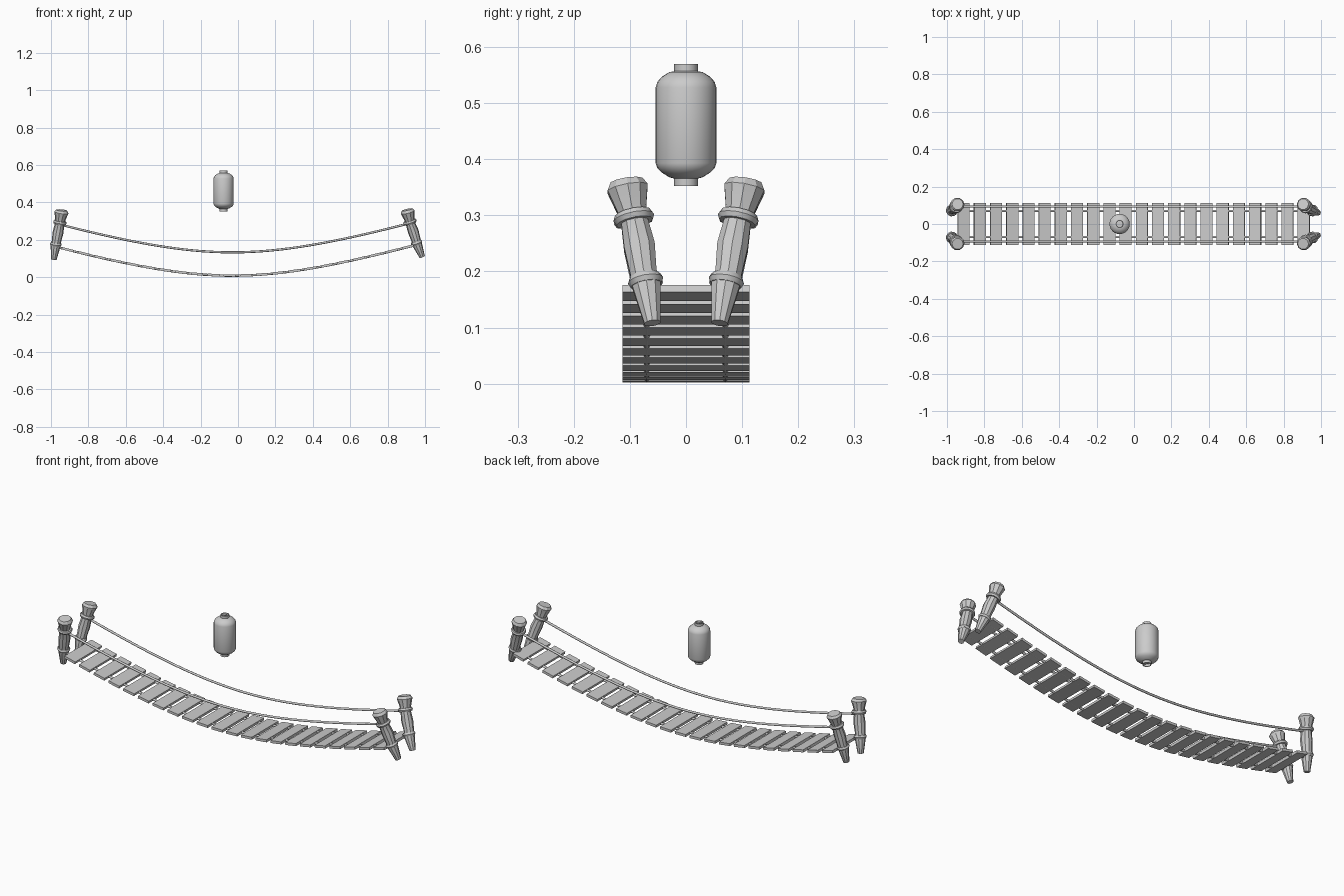
import bpy, bmesh
from math import cos, sin, sqrt, pi, atan, radians
from mathutils import Vector, Matrix

if "Cube" in bpy.data.objects:
    bpy.data.objects.remove(bpy.data.objects["Cube"])


def sag(x):
    """Height of the hanging deck line."""
    return sqrt(0.04 + (0.31 * (x + 0.03)) ** 2) - 0.2 + 0.009


def slope(x):
    return (sag(x + 0.01) - sag(x - 0.01)) / 0.02


def finish(name, bm, angle=None):
    bmesh.ops.recalc_face_normals(bm, faces=bm.faces)
    mesh = bpy.data.meshes.new(name)
    bm.to_mesh(mesh)
    bm.free()
    ob = bpy.data.objects.new(name, mesh)
    bpy.context.collection.objects.link(ob)
    if angle:
        bpy.ops.object.select_all(action='DESELECT')
        ob.select_set(True)
        bpy.context.view_layer.objects.active = ob
        bpy.ops.object.shade_smooth_by_angle(angle=radians(angle))
    return ob


def sweep(bm, points, radii, sides, closed=False):
    """Round section of changing radius along a path."""
    pts = [Vector(p) for p in points]
    n = len(pts)
    rings = []
    for i, p in enumerate(pts):
        if closed:
            t = pts[(i + 1) % n] - pts[i - 1]
        else:
            t = pts[min(i + 1, n - 1)] - pts[max(i - 1, 0)]
        t.normalize()
        u = t.cross(Vector((0, 1, 0))).normalized()
        v = t.cross(u)
        rings.append([bm.verts.new(p + radii[i] * (u * cos(2 * pi * k / sides) + v * sin(2 * pi * k / sides)))
                      for k in range(sides)])
    for a, b in zip(rings, rings[1:]):
        for k in range(sides):
            j = (k + 1) % sides
            bm.faces.new((a[k], a[j], b[j], b[k]))
    bm.faces.new(rings[0])
    bm.faces.new(rings[-1])


def lathe(bm, profile, sides, matrix=Matrix(), closed=False):
    """Revolve (radius, height) points about local z."""
    rings = [[bm.verts.new(matrix @ Vector((r * cos(2 * pi * k / sides), r * sin(2 * pi * k / sides), z)))
              for k in range(sides)] for r, z in profile]
    if closed:
        rings.append(rings[0])
    for a, b in zip(rings, rings[1:]):
        for k in range(sides):
            j = (k + 1) % sides
            bm.faces.new((a[k], a[j], b[j], b[k]))
    if not closed:
        bm.faces.new(rings[0])
        bm.faces.new(rings[-1])


# deck planks, each tilted to follow the sag
COUNT = 22
for i in range(COUNT):
    x = -0.911 + i * 0.0866
    bm = bmesh.new()
    m = (Matrix.Translation((x, 0, sag(x))) @ Matrix.Rotation(-atan(slope(x)), 4, 'Y')
         @ Matrix.Diagonal((0.064, 0.226, 0.013, 1)))
    bmesh.ops.create_cube(bm, size=1, matrix=m)
    finish(f"plank_{i + 1}", bm)

# ropes under the feet and at hand height
for side, s in (("front", -1), ("back", 1)):
    for kind, y, lift, x0, x1 in (("deck_rope", 0.07, -0.001, -0.97, 0.955),
                                  ("hand_rope", 0.093, 0.124, -0.95, 0.92)):
        bm = bmesh.new()
        xs = [x0 + (x1 - x0) * k / 32 for k in range(33)]
        sweep(bm, [(x, s * y, sag(x) + lift) for x in xs], [0.006] * 33, 8)
        finish(f"{kind}_{side}", bm, 50)

# leaning posts: pointed foot, bulging middle, flared head
POST_Y = [0.060, 0.071, 0.076, 0.083, 0.092, 0.097, 0.104, 0.106]
POST_R = [0.015, 0.027, 0.025, 0.029, 0.025, 0.028, 0.038, 0.030]
ENDS = {
    "left": ([-0.985, -0.975, -0.971, -0.962, -0.953, -0.950, -0.944, -0.943],
             [0.094, 0.170, 0.190, 0.240, 0.287, 0.310, 0.346, 0.358]),
    "right": ([0.985, 0.957, 0.952, 0.937, 0.921, 0.916, 0.907, 0.904],
              [0.108, 0.178, 0.198, 0.245, 0.290, 0.312, 0.348, 0.361]),
}
BAND = [(0.020, -0.008), (0.006, -0.009), (0.010, -0.004), (0.010, 0.004), (0.006, 0.009), (0.020, 0.008)]
for end, (px, pz) in ENDS.items():
    for side, s in (("front", -1), ("back", 1)):
        pts = [Vector((x, s * y, z)) for x, y, z in zip(px, POST_Y, pz)]
        bm = bmesh.new()
        sweep(bm, pts, POST_R, 10)
        finish(f"post_{end}_{side}", bm, 30)
        # rope lashings round the post
        for tag, i, r in (("lower", 1, 0.024), ("upper", 4, 0.029)):
            axis = (pts[i + 1] - pts[i - 1]).normalized()
            m = Matrix.Translation(pts[i] + axis * 0.006) @ axis.to_track_quat('Z', 'Y').to_matrix().to_4x4()
            prof = [(r + 0.008 * cos(2 * pi * k / 6), 0.010 * sin(2 * pi * k / 6)) for k in range(6)]
            bm = bmesh.new()
            lathe(bm, prof, 12, m, closed=True)
            finish(f"lashing_{tag}_{end}_{side}", bm, 40)

# paper lantern above the bridge
at = Matrix.Translation((-0.077, 0, 0))
bm = bmesh.new()
lathe(bm, [(0.020, 0.365), (0.030, 0.368), (0.043, 0.376), (0.051, 0.384), (0.054, 0.393),
           (0.054, 0.528), (0.051, 0.538), (0.043, 0.547), (0.030, 0.555), (0.020, 0.557)], 24, at)
finish("lantern_body", bm, 40)

# open end collars, each with a crossbar
for tag, z0, z1 in (("top", 0.555, 0.570), ("bottom", 0.352, 0.367)):
    bm = bmesh.new()
    lathe(bm, [(0.021, z0), (0.021, z1), (0.017, z1), (0.017, z0)], 20, at, closed=True)
    finish(f"lantern_collar_{tag}", bm, 40)
    bm = bmesh.new()
    bmesh.ops.create_cube(bm, size=1, matrix=at @ Matrix.Translation((0, 0, (z0 + z1) / 2))
                          @ Matrix.Diagonal((0.003, 0.038, 0.003, 1)))
    finish(f"lantern_crossbar_{tag}", bm)
